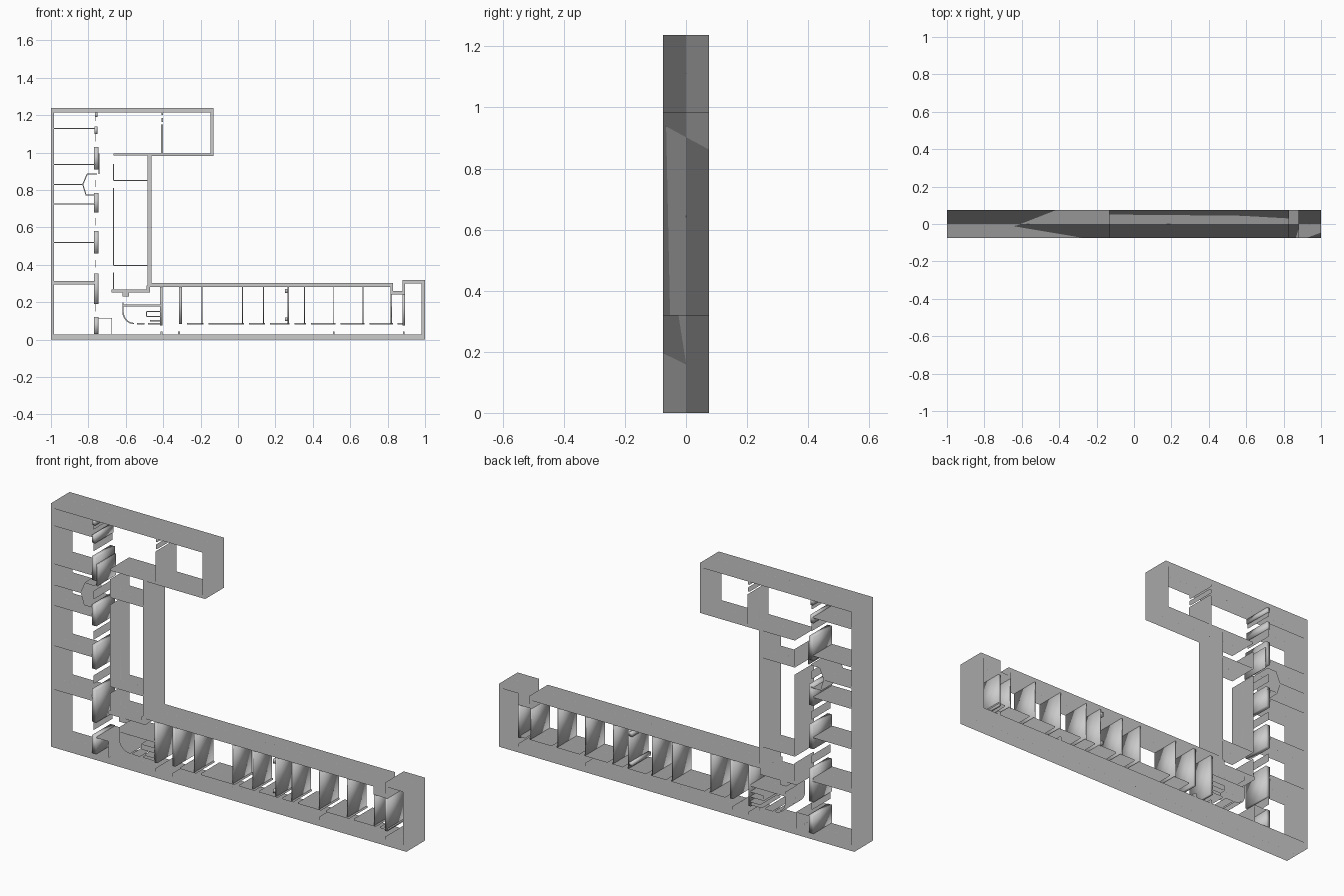
import bpy, bmesh, math
from mathutils import Matrix

if "Cube" in bpy.data.objects:
    bpy.data.objects.remove(bpy.data.objects["Cube"])

H = 0.075   # half depth of every wall


def finish(name, me, soft):
    """Link the mesh; walls are shaded smooth, 'soft' ones facing along the depth."""
    bm = bmesh.new()
    bm.from_mesh(me)
    bmesh.ops.remove_doubles(bm, verts=bm.verts, dist=1e-5)
    bmesh.ops.recalc_face_normals(bm, faces=bm.faces)
    for f in bm.faces:
        f.smooth = True
    bm.to_mesh(me)
    bm.free()
    if soft:
        me.normals_split_custom_set_from_vertices(
            [(0, 1 if p.co.y > 0 else -1, 0) for p in me.vertices])
    ob = bpy.data.objects.new(name, me)
    bpy.context.collection.objects.link(ob)
    return ob


def prism(name, loops):
    """Extrude closed x/z outlines (later loops cut holes) through the depth."""
    cu = bpy.data.curves.new(name, 'CURVE')
    cu.dimensions = '2D'
    cu.fill_mode = 'BOTH'
    cu.extrude = H
    for pts in loops:
        s = cu.splines.new('POLY')
        s.points.add(len(pts) - 1)
        for p, (x, z) in zip(s.points, pts):
            p.co = (x, z, 0, 1)
        s.use_cyclic_u = True
    tmp = bpy.data.objects.new(name + "_curve", cu)
    bpy.context.collection.objects.link(tmp)
    bpy.context.view_layer.update()
    me = bpy.data.meshes.new_from_object(tmp.evaluated_get(bpy.context.evaluated_depsgraph_get()))
    bpy.data.objects.remove(tmp)
    me.transform(Matrix.Rotation(math.pi / 2, 4, 'X'))
    return finish(name, me, True)


def walls(name, rects, soft=True):
    """Full-depth upright walls from (x0, z0, x1, z1) plan rectangles."""
    bm = bmesh.new()
    for x0, z0, x1, z1 in rects:
        m = Matrix.Translation(((x0 + x1) / 2, 0, (z0 + z1) / 2)) @ \
            Matrix.Diagonal((x1 - x0, 2 * H, z1 - z0, 1))
        bmesh.ops.create_cube(bm, size=1, matrix=m)
    me = bpy.data.meshes.new(name)
    bm.to_mesh(me)
    bm.free()
    return finish(name, me, soft)


def h(z, x0, x1, t=0.005):
    return (x0, z - t / 2, x1, z + t / 2)


def v(x, z0, z1, t=0.005):
    return (x - t / 2, z0, x + t / 2, z1)


# outer shell: outline and inner cavity
prism("outer_walls", [
    [(-1, 0), (1, 0), (1, .32), (.88, .32), (.88, .26), (.83, .26), (.83, .303),
     (-.462, .303), (-.462, .983), (-.132, .983), (-.132, 1.238), (-1, 1.238)],
    [(-.983, .027), (.982, .027), (.982, .30), (.893, .30), (.893, .242), (.815, .242),
     (.815, .283), (-.483, .283), (-.483, .995), (-.148, .995), (-.148, 1.215),
     (-.983, 1.215)]])

# left wing: cross partitions
walls("left_partitions", [h(z, -.983, -.765) for z in (1.13, .936, .725, .52)]
      + [h(.305, -.983, -.765, .02), h(.83, -.983, -.83, .007)])

# small forked lobby between two left rooms
prism("forked_lobby", [[(-.833, .83), (-.808, .888), (-.755, .888), (-.755, .883),
                        (-.804, .883), (-.827, .83), (-.810, .775), (-.755, .775),
                        (-.755, .770), (-.814, .770)]])

# corridor piers and the thin door panels between them
piers = [(.03, .12), (.19, .355), (.46, .58), (.68, .785), (.91, 1.03), (1.10, 1.14)]
walls("corridor_piers", [(-.77, a, -.745, b) for a, b in piers[:5]]
      + [(-.768, 1.10, -.752, 1.14), (-.765, 1.19, -.752, 1.215), (-.745, .885, -.74, .995)], False)
walls("corridor_panels", [v(-.76, b + .03, b + .07, .004) for a, b in piers])

# central rooms beside the courtyard wall
walls("central_rooms", [
    h(.99, -.665, -.48, .01), h(.85, -.665, -.483), h(.397, -.665, -.483),
    v(-.665, .397, .81), v(-.665, .85, .94), v(-.665, .27, .36),
    (-.675, .252, -.475, .268), (-.49, .252, -.47, .29), (-.617, .23, -.583, .252)])

# upper wing partition with a doorway
walls("upper_partition", [v(-.406, .995, 1.15, .012), v(-.406, 1.165, 1.185, .008),
                          v(-.406, 1.20, 1.215, .008)])

# stair lobby with a rounded corner
arc = [math.pi * (1 + k / 16) for k in range(9)]
prism("rounded_wall", [
    [(-.618, .20)] + [(-.555 + .063 * math.cos(a), .148 + .065 * math.sin(a)) for a in arc]
    + [(-.555 + .056 * math.cos(a), .148 + .058 * math.sin(a)) for a in reversed(arc)]
    + [(-.611, .20)]])
walls("lobby_walls", [
    h(.182, -.611, -.415, .01), h(.15, -.49, -.415), h(.125, -.49, -.415),
    h(.10, -.47, -.415, .008), v(-.49, .125, .15), h(.086, -.54, -.50, .007),
    h(.086, -.48, -.415, .007), h(.115, -.745, -.675, .004), v(-.675, .03, .115, .004)])

# lower wing: room dividers
thin = (-.192, .025, .137, .355, .512, .669)
walls("lower_partitions", [v(x, .085, .283) for x in thin]
      + [v(-.41, .075, .283, .014), v(-.308, .085, .283, .016), v(.82, .085, .242, .007),
         v(.886, .075, .242, .013), v(.268, .085, .283, .009),
         (.25, .25, .268, .272), (.25, .10, .268, .118)], False)

# lower corridor wall: a door opening after each divider
stops = sorted(thin + (-.308, .268, .82, .886))
walls("lower_corridor_wall", [h(.085, a + min(.035, (b - a) / 2), b + .008, .007)
                              for a, b in zip(stops, stops[1:])])

# short stubs standing on the bottom wall
walls("corridor_stubs", [v(x, .027, .045, .01) for x in (-.41, -.315, .512, .886)])
